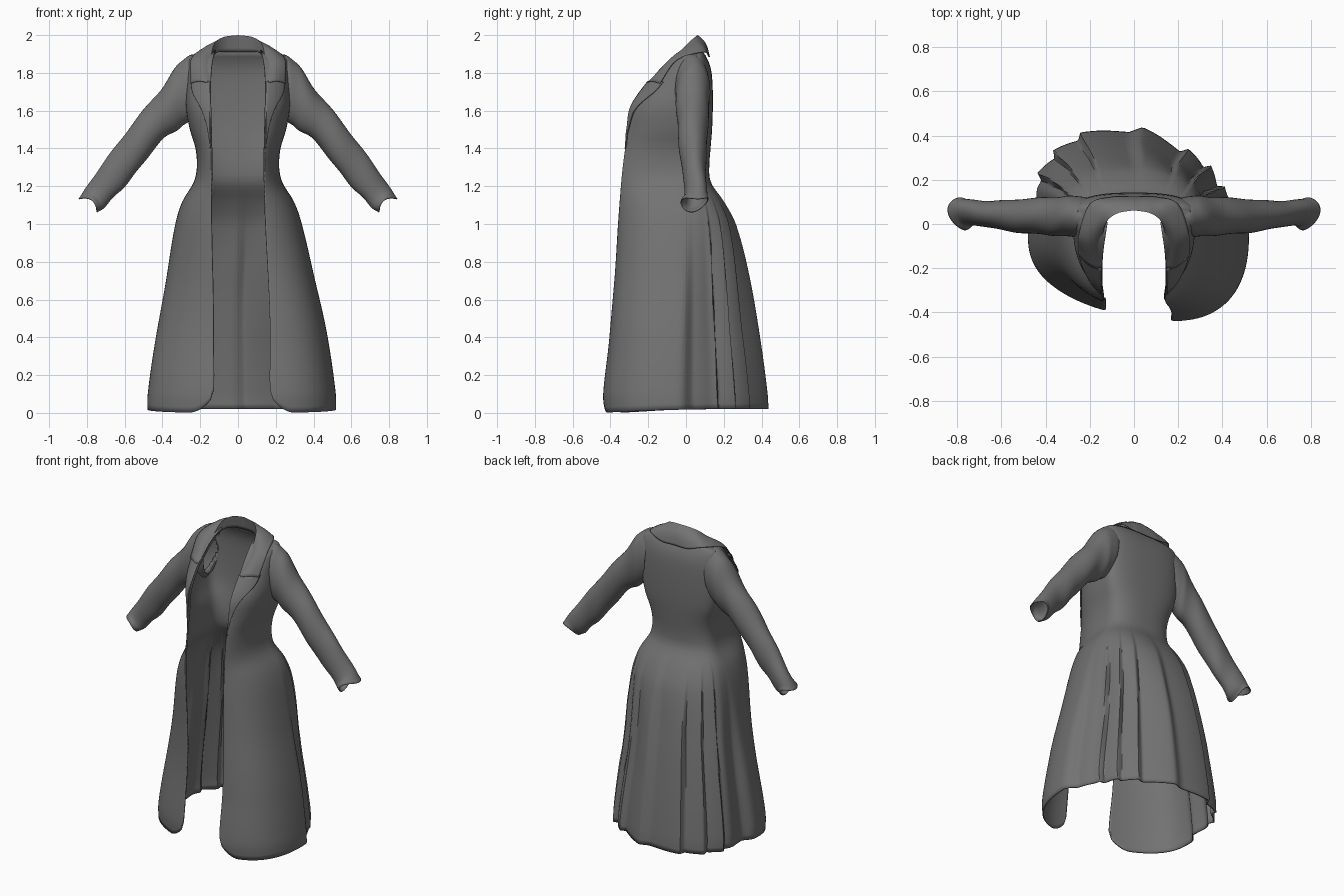
import bpy
from math import sin, cos, asin, pi, sqrt
from mathutils import Vector

cube = bpy.data.objects.get("Cube")
if cube:
    bpy.data.objects.remove(cube, do_unlink=True)

cloth = bpy.data.materials.new("charcoal_cloth")
cloth.use_nodes = True
GREY = (0.17, 0.17, 0.17, 1)
cloth.diffuse_color = GREY
shader = next(n for n in cloth.node_tree.nodes if n.type == "BSDF_PRINCIPLED")
shader.inputs["Base Color"].default_value = GREY
shader.inputs["Roughness"].default_value = 0.8


def smooth(t):
    t = max(0.0, min(1.0, t))
    return t * t * (3 - 2 * t)


def curve(table, t):
    """Smooth interpolation of table rows, keyed by their first value."""
    last = len(table) - 1
    k = 0
    while k < last - 1 and t > table[k + 1][0]:
        k += 1
    p, q = table[k], table[k + 1]
    before, after = table[max(k - 1, 0)], table[min(k + 2, last)]
    h = q[0] - p[0]
    s = max(0.0, min(1.0, (t - p[0]) / h))
    out = []
    for b, v, w, a in zip(before[1:], p[1:], q[1:], after[1:]):
        m = (w - b) / (q[0] - before[0]) * h
        n = (a - v) / (after[0] - p[0]) * h
        out.append((2 * s**3 - 3 * s**2 + 1) * v + (s**3 - 2 * s**2 + s) * m
                   + (3 * s**2 - 2 * s**3) * w + (s**3 - s**2) * n)
    return out


def sheet(name, func, nu, nv, thickness, closed=False, mirror=False, hole=None):
    """Cloth surface from func(u, v), u and v running from 0 to 1."""
    cols = nv if closed else nv + 1
    verts = [func(i / nu, j / nv) for i in range(nu + 1) for j in range(cols)]
    faces = []
    for i in range(nu):
        for j in range(nv):
            k = (j + 1) % cols
            face = (i * cols + j, (i + 1) * cols + j, (i + 1) * cols + k, i * cols + k)
            if not (hole and hole(sum((verts[f] for f in face), Vector()) / 4) < 1):
                faces.append(face)
    mesh = bpy.data.meshes.new(name)
    mesh.from_pydata(verts, [], faces)
    mesh.materials.append(cloth)
    obj = bpy.data.objects.new(name, mesh)
    bpy.context.collection.objects.link(obj)
    bpy.ops.object.select_all(action="DESELECT")
    obj.select_set(True)
    bpy.context.view_layer.objects.active = obj
    bpy.ops.object.shade_smooth_by_angle(angle=0.8)
    if mirror:
        obj.modifiers.new("Mirror", "MIRROR")
    solid = obj.modifiers.new("Thickness", "SOLIDIFY")
    solid.thickness = thickness
    solid.offset = -1


# Body sections: height, half width, middle y, front y, back y, opening half width
BODY = [
    (0, .50, -.04, -.405, .435, .17),
    (.1, .498, -.04, -.415, .43, .15),
    (.4, .455, -.03, -.38, .39, .15),
    (.7, .395, -.02, -.36, .337, .147),
    (1, .335, -.01, -.355, .262, .143),
    (1.12, .295, 0, -.35, .2, .142),
    (1.22, .235, 0, -.343, .132, .142),
    (1.3, .218, 0, -.335, .123, .142),
    (1.4, .225, 0, -.322, .13, .142),
    (1.5, .255, 0, -.306, .138, .143),
    (1.62, .275, 0, -.284, .142, .145),
    (1.75, .272, .02, -.195, .14, .145),
    (1.83, .268, .03, -.13, .13, .14),
    (1.89, .255, .04, -.06, .105, .13),
    (1.92, .165, .045, .005, .085, .12),
]
TOP = BODY[-1][0]
POW = 0.8


def spow(v, power=POW):
    return abs(v) ** power * (1 if v > 0 else -1)


def edge_angle(a, xe):
    return asin(min(0.95, xe / a) ** (1 / POW))


def section(th, z):
    """Point on the body at an angle measured from the front, through +x."""
    a, c, yf, yb, xe = curve(BODY, z)
    x = a * spow(sin(th))
    if cos(th) > 0:
        y = c - (c - yf) * (cos(th) / cos(edge_angle(a, xe))) ** POW
    else:
        # squarer across the shoulder blades
        y = c - (yb - c) * spow(cos(th), POW - 0.3 * smooth((z - 1.3) / 0.25))
    skirt = smooth((1.2 - z) / 0.8)
    # front panels wrap over a narrower back
    off = abs(th - pi)
    x *= 1 - 0.1 * skirt * smooth((pi * 0.5 - off) / 0.12)
    # knife pleats across the back
    span = pi * 0.42
    if off < span:
        fold = (3.5 * (th - pi) / span + 0.25 * sin(3 * th)) % 1
        fold = fold / 0.85 if fold < 0.85 else (1 - fold) / 0.15
        amp = 0.03 * smooth((1.22 - z) / 0.5) * smooth((span - off) / 0.2)
        r = Vector((x, y - c))
        r *= 1 + amp * (fold - 0.6) / r.length
        x, y = r.x, r.y + c
    # uneven swing of the skirt, front to one side and back to the other
    y -= skirt * (0.08 * x / a * max(cos(th), 0)
                  + 0.06 * smooth(x / a * 1.8) * max(-cos(th), 0))
    x += skirt * (0.02 * smooth(1 + cos(th) * 2) - 0.022 * smooth(-cos(th) * 2))
    return Vector((x, y, z))


ARM_Y, ARM_Z = 0.038, 1.72


def armhole(p):
    """Below 1 inside the oval where a sleeve joins the body."""
    if abs(p.x) < 0.19:
        return 9
    return sqrt(((p.y - ARM_Y) / 0.07) ** 2 + ((p.z - ARM_Z) / 0.13) ** 2)


def body(u, v):
    a, _, _, _, xe = curve(BODY, 0.1)
    start = edge_angle(a, xe)
    th = start + u * (2 * pi - 2 * start)
    gap = min(th - start, 2 * pi - start - th) * a
    hem = 0.02 * smooth((1.2 - cos(th)) / 1.6)
    # rounded front corners
    hem += 0.12 * (1 - sqrt(1 - max(0, 1 - gap / 0.12) ** 2))
    z = hem + v * (TOP - hem)
    a, _, _, _, xe = curve(BODY, z)
    start = edge_angle(a, xe)
    p = section(start + u * (2 * pi - 2 * start), z)
    # clean rim around the armholes
    r = armhole(p)
    if 0.87 < r < 1.13:
        p.y = ARM_Y + (p.y - ARM_Y) / r
        p.z = ARM_Z + (p.z - ARM_Z) / r
    return p


sheet("coat_body", body, 240, 64, 0.008, hole=armhole)

# Lapels lie just outside the chest
LAPEL = [(1.4, .146), (1.5, .155), (1.6, .185), (1.69, .232), (1.75, .242)]


def lapel(u, v):
    z = 1.4 + v * 0.35
    a, _, _, _, xe = curve(BODY, z)
    first = edge_angle(a, xe)
    last = edge_angle(a, curve(LAPEL, z)[0])
    th = first + u * (last - first)
    p = section(th, z)
    out = (section(th + .01, z) - section(th - .01, z)).cross(
        section(th, z + .01) - section(th, z - .01)).normalized()
    return p + out * (0.004 + 0.008 * smooth(v * 4))


sheet("lapels", lapel, 10, 24, 0.006, mirror=True)

# Collar rails from back centre to the notch: inner stand, crest, outer fall
STAND = [(0, 0, .075, 1.91), (1, .07, .065, 1.91), (2, .115, .025, 1.905),
         (3, .135, -.045, 1.865), (4, .146, -.185, 1.74)]
CREST = [(0, 0, .062, 2), (1, .075, .048, 1.99), (2, .125, .008, 1.955),
         (3, .143, -.066, 1.875), (4, .15, -.208, 1.745)]
FALL = [(0, 0, .125, 1.885), (1, .1, .124, 1.887), (2, .2, .09, 1.912),
        (3, .25, -.05, 1.87), (4, .252, -.14, 1.745)]


def collar(u, v):
    stand, crest, fall = (Vector(curve(r, u * 4)) for r in (STAND, CREST, FALL))
    if v < 0.25:
        return stand.lerp(crest, v * 4)
    t = (v - 0.25) / 0.75
    forward = smooth(u * 4 - 1.5)
    bulge = Vector((0, 0.012 - 0.027 * forward, 0.012))
    return crest.lerp(fall, t) + bulge * sin(pi * t)


sheet("collar", collar, 32, 16, 0.005, mirror=True)

# Sleeve stations: upper x, z, lower x, z, middle y, half depth
SLEEVE = [(k, *row) for k, row in enumerate([
    (.2, 1.895, .235, 1.57, .036, .084),
    (.265, 1.89, .275, 1.53, .036, .092),
    (.33, 1.828, .32, 1.5, .034, .09),
    (.41, 1.71, .4, 1.445, .036, .084),
    (.52, 1.58, .5, 1.325, .036, .077),
    (.63, 1.435, .58, 1.22, .04, .066),
    (.72, 1.315, .65, 1.15, .042, .058),
    (.795, 1.205, .705, 1.09, .038, .06),
    (.845, 1.135, .745, 1.06, .028, .072),
])]


def sleeve(u, v):
    last = len(SLEEVE) - 1
    ux, uz, lx, lz, yc, yr = curve(SLEEVE, u * last)
    upper, lower = Vector((ux, yc, uz)), Vector((lx, yc, lz))
    # the upper edge of the cuff kicks back
    upper.y += 0.035 * smooth((u - 0.6) / 0.4)
    ang = 2 * pi * v
    crease = 1 + 0.025 * sin(u * 30 + 2 * sin(ang)) * smooth(u * 5)
    p = (upper + lower) / 2 + (upper - lower) / 2 * cos(ang) * crease
    p.y += yr * sin(ang) * crease
    # scooped cuff opening
    scoop = 0.035 * smooth((u - 0.85) / 0.15) * sin(ang) ** 2
    return p + Vector((-0.6, 0, 0.8)) * scoop


sheet("sleeves", sleeve, 56, 32, 0.006, closed=True, mirror=True)
